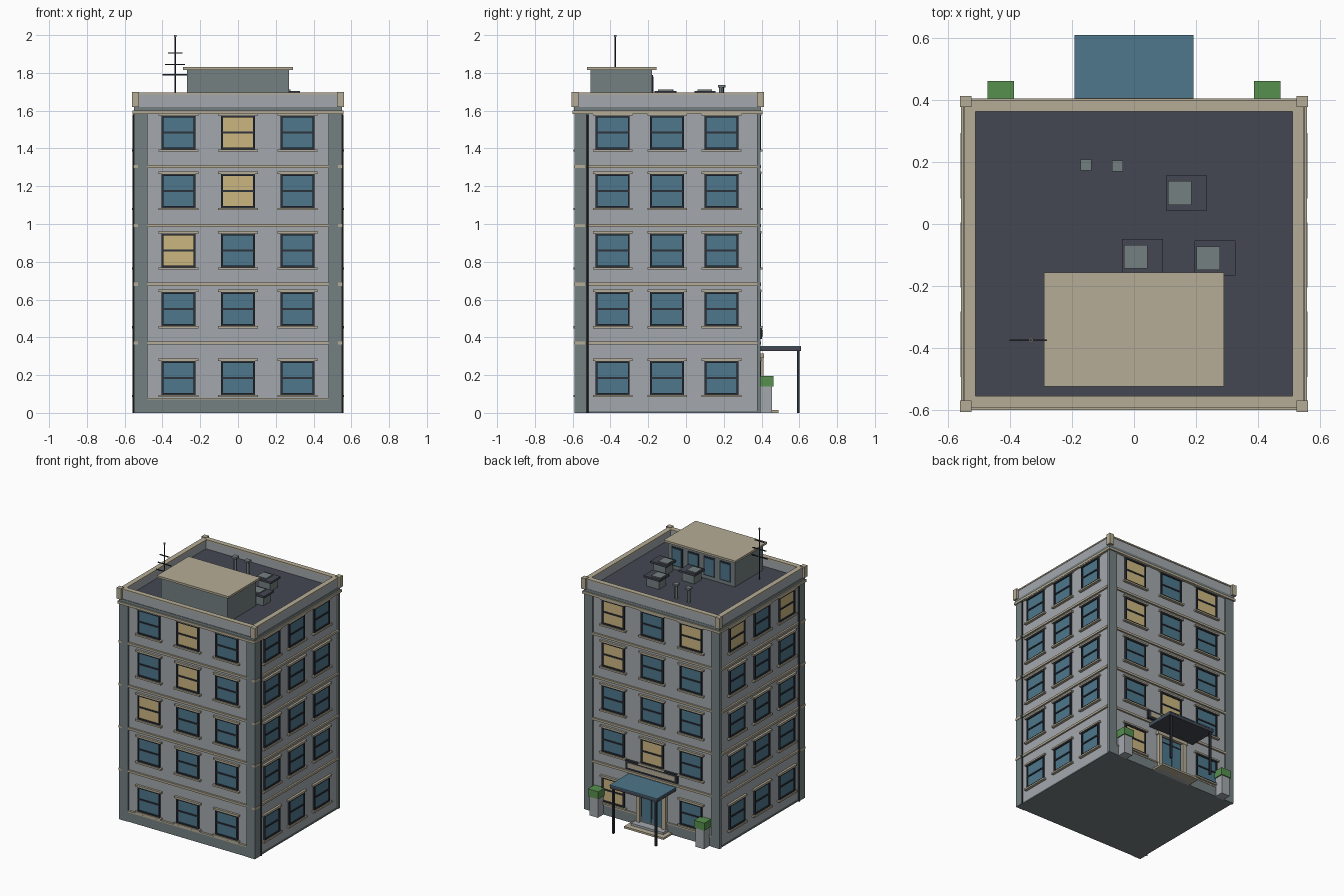
import bpy
import bmesh
from math import pi
from mathutils import Matrix, Vector

cube = bpy.data.objects.get("Cube")
if cube:
    bpy.data.objects.remove(cube, do_unlink=True)


def material(name, rgb):
    linear = [(c / 255) ** 2.2 for c in rgb] + [1]
    m = bpy.data.materials.new(name)
    m.use_nodes = True
    m.diffuse_color = linear
    m.node_tree.nodes["Principled BSDF"].inputs["Base Color"].default_value = linear
    return m


WALL = material("pale grey wall", (162, 167, 172))
GREY = material("slate grey stone", (116, 127, 128))
STONE = material("tan trim", (180, 171, 149))
GLASS = material("blue glass", (78, 118, 138))
LIT = material("warm lit glass", (203, 181, 128))
DARK = material("dark metal", (48, 52, 60))
ROOF = material("roof tar", (70, 73, 83))
GREEN = material("hedge green", (88, 142, 80))


def part(name, mat, boxes, matrix=Matrix()):
    """One object from boxes given as (x0, x1, y0, y1, z0, z1)."""
    bm = bmesh.new()
    for x0, x1, y0, y1, z0, z1 in boxes:
        place = Matrix.Translation(((x0 + x1) / 2, (y0 + y1) / 2, (z0 + z1) / 2))
        size = Matrix.Diagonal((x1 - x0, y1 - y0, z1 - z0, 1))
        bmesh.ops.create_cube(bm, size=1, matrix=matrix @ place @ size)
    mesh = bpy.data.meshes.new(name)
    bm.to_mesh(mesh)
    bm.free()
    mesh.materials.append(mat)
    obj = bpy.data.objects.new(name, mesh)
    bpy.context.collection.objects.link(obj)
    return obj


def rod(name, mat, x, y, z0, z1, r):
    bpy.ops.mesh.primitive_cylinder_add(vertices=12, radius=r, depth=z1 - z0,
                                        location=(x, y, (z0 + z1) / 2))
    obj = bpy.context.object
    obj.name = name
    obj.data.materials.append(mat)
    bpy.ops.object.shade_smooth_by_angle()


def both(x0, x1, *rest):
    """A box and its mirror across x."""
    return [(x0, x1, *rest), (-x1, -x0, *rest)]


def ring(hx, y0, y1, t, z0, z1):
    """Four walls of thickness t around a rectangle."""
    return both(hx - t, hx, y0, y1, z0, z1) + [
        (-hx + t, hx - t, y0, y0 + t, z0, z1), (-hx + t, hx - t, y1 - t, y1, z0, z1)]


# Main body, corner piers and plinth
part("building_walls", WALL, [(-.54, .54, -.575, .385, .005, 1.6)])
part("ground_slab", GREY, [(-.545, .545, -.58, .388, 0, .01)])
part("corner_piers", GREY,
     both(.48, .55, -.59, -.525, 0, 1.59) + both(.48, .55, .375, .395, 0, 1.59))
part("plinth", GREY, [(-.48, .48, -.587, -.57, 0, .07), (-.48, .48, .38, .392, 0, .07)])
part("plinth_cap", STONE, [(-.48, .48, -.59, -.57, .07, .08),
                           (-.48, -.12, .38, .395, .07, .08),
                           (.12, .48, .38, .395, .07, .08)])

# Floor bands wrapping the walls
bands = []
for z in (.37, .682, .992, 1.305):
    bands += [(-.48, .48, -.588, -.57, z - .009, z + .007),
              (-.48, .48, .38, .397, z - .009, z + .007)]
    bands += both(.535, .552, -.525, .375, z - .009, z + .007)
    bands += both(.53, .554, -.592, -.535, z - .009, z + .007)
part("floor_bands", STONE, bands)

# Cornice, parapet and roof deck
part("cornice", STONE, [(-.558, .558, -.6, .405, 1.582, 1.6)])
part("cornice_shadow_course", GREY, [(-.55, .55, -.592, .397, 1.6, 1.62)])
part("roof_deck", ROOF, [(-.515, .515, -.56, .37, 1.615, 1.626)])
part("parapet", WALL, ring(.545, -.588, .395, .03, 1.62, 1.685))
part("parapet_cap", STONE, ring(.548, -.592, .4, .037, 1.685, 1.695))
posts = []
for y in (-.588, .395):
    posts += both(.525, .561, y - .018, y + .018, 1.62, 1.7)
part("parapet_posts", STONE, posts)
for x in (-.552, .552):
    rod("drain_pipe", DARK, x, -.522, 0, 1.58, .006)

# Windows: facade frame has u along x, outside towards -y
ROWS = (.185, .55, .86, 1.175, 1.485)
FACADES = {
    "front": ((0, -.575), 0, .315, {(1, 4), (1, 3), (0, 2)}),
    "left": ((.54, -.1), pi / 2, .288, set()),
    "back": ((0, .385), pi, .315, {(0, 4), (2, 4), (0, 3), (1, 1), (0, 0)}),
    "right": ((-.54, -.1), -pi / 2, .288, {(0, 4), (2, 4)}),
}
for side, ((px, py), angle, step, lit) in FACADES.items():
    matrix = Matrix.Translation((px, py, 0)) @ Matrix.Rotation(angle, 4, "Z")
    frames, panes, lit_panes, trim = [], [], [], []
    for row, z in enumerate(ROWS):
        for col in range(3):
            if side == "back" and (col, row) == (1, 0):
                continue
            u = (col - 1) * step
            h, w = .09, .09
            for s in (-1, 1):
                frames.append((u + s * (w - .005) - .005, u + s * (w - .005) + .005,
                               -.012, .005, z - h, z + h))
                frames.append((u - w, u + w, -.012, .005,
                               z + s * (h - .005) - .005, z + s * (h - .005) + .005))
            frames.append((u - w, u + w, -.01, .005, z - .005, z + .005))
            glass = lit_panes if (col, row) in lit else panes
            glass.append((u - w + .005, u + w - .005, -.004, .005, z - h + .005, z + h - .005))
            trim.append((u - .105, u + .105, -.016, .005, z + h, z + h + .012))
            trim.append((u - .105, u + .105, -.02, .005, z - h - .012, z - h))
    part(side + "_window_frames", DARK, frames, matrix)
    part(side + "_window_panes", GLASS, panes, matrix)
    part(side + "_window_trim", STONE, trim, matrix)
    if lit_panes:
        part(side + "_lit_panes", LIT, lit_panes, matrix)

# Entrance: doors, surround, steps, canopy, sign and planters
part("door_frame", DARK, [(-.09, .09, .38, .39, .03, .29)])
part("door_glass", GLASS, both(.006, .08, .38, .395, .04, .24)
     + [(-.08, .08, .38, .395, .25, .28)])
part("door_surround", STONE, both(.09, .12, .38, .41, .03, .3)
     + [(-.13, .13, .38, .412, .29, .315)])
part("entrance_steps", WALL, [(-.13, .13, .38, .45, 0, .03)])
part("entrance_lower_step", STONE, [(-.16, .16, .38, .49, 0, .014)])
part("canopy", ROOF, [(-.192, .192, .39, .608, .328, .348)])
part("canopy_top", GLASS, [(-.192, .192, .39, .61, .348, .355)])
part("canopy_posts", DARK, both(.165, .18, .587, .602, 0, .33))
part("sign_board", DARK, [(-.21, .21, .38, .403, .39, .455)])
part("sign_panel", STONE, [(-.19, .19, .4, .407, .405, .44)])
part("planters", WALL, both(.395, .465, .385, .455, 0, .14))
part("hedges", GREEN, both(.388, .472, .385, .462, .14, .195))

# Rooftop room with windows on its back
part("roof_room", GREY, [(-.27, .27, -.505, -.18, 1.62, 1.815)])
part("roof_room_slab", STONE, [(-.29, .29, -.525, -.157, 1.815, 1.83)])
xs = [-.195 + .13 * i for i in range(4)]
part("roof_room_frames", DARK, [(x - .045, x + .045, -.185, -.176, 1.65, 1.79) for x in xs])
part("roof_room_glass", GLASS, [(x - .036, x + .036, -.185, -.172, 1.66, 1.78) for x in xs])

# Air conditioners and vents
units = ((.17, .1), (.028, -.105), (.262, -.11))
part("cooler_bodies", GREY, [(x - .05, x + .05, y - .042, y + .042, 1.62, 1.695)
                             for x, y in units])
part("cooler_lids", ROOF, [(x - .066, x + .066, y - .056, y + .056, 1.69, 1.704)
                           for x, y in units])
part("cooler_grilles", GREY, [(x - .06, x + .015, y - .038, y + .038, 1.7, 1.711)
                              for x, y in units])
for x, y in ((-.155, .19), (-.053, .187)):
    rod("vent_pipe", GREY, x, y, 1.62, 1.725, .011)
    part("vent_cap", GREY, [(x - .018, x + .018, y - .018, y + .018, 1.722, 1.735)])

# Antenna
rod("antenna_mast", DARK, -.333, -.375, 1.62, 2, .004)
rod("antenna_tip", STONE, -.333, -.375, 1.99, 2, .007)
part("antenna_bars", DARK, [(-.333 - w, -.333 + w, -.378, -.372, z - .003, z + .003)
                            for z, w in ((1.79, .068), (1.845, .053), (1.905, .038))])
